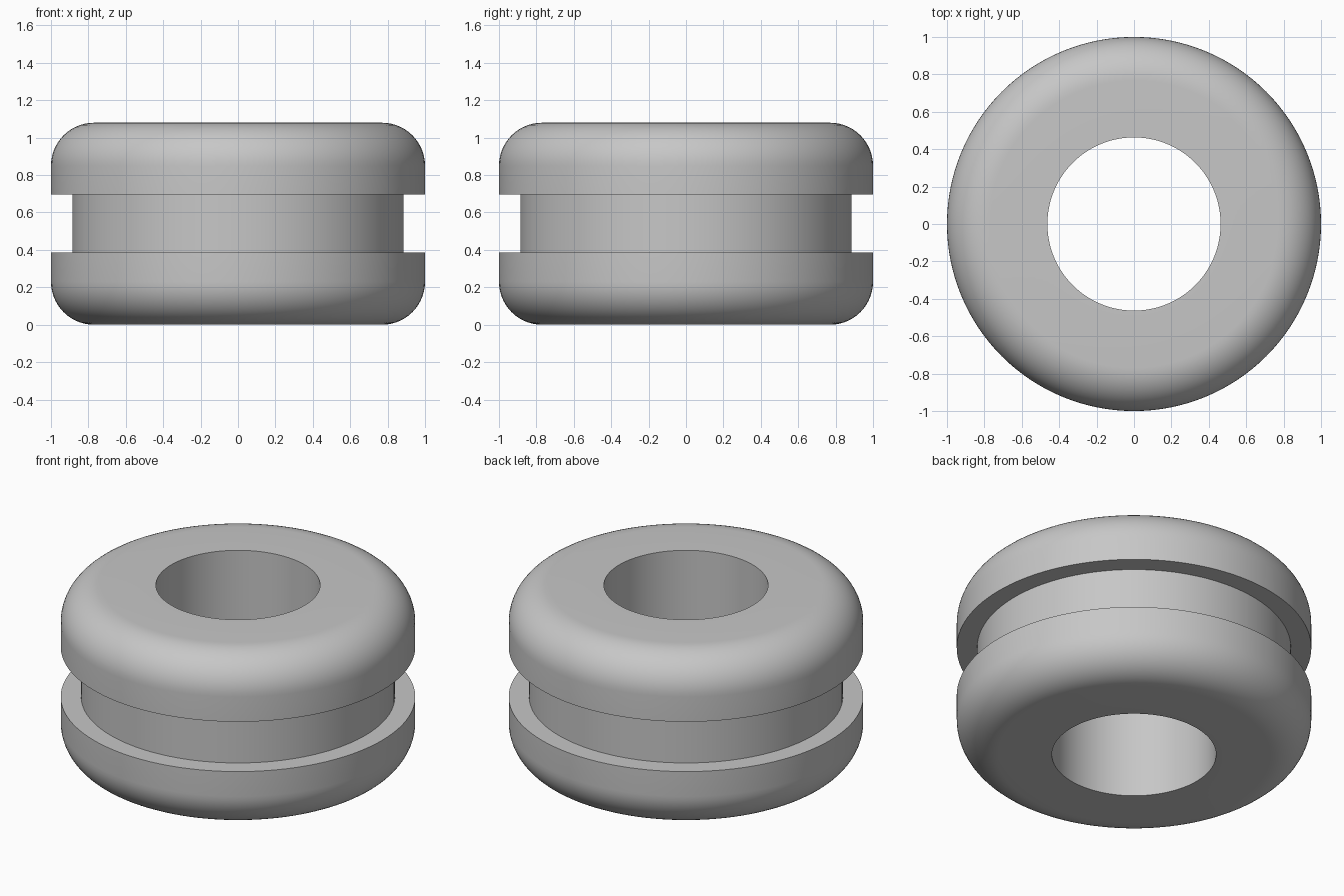
import bpy, bmesh, math

cube = bpy.data.objects.get("Cube")
if cube:
    bpy.data.objects.remove(cube, do_unlink=True)

HEIGHT = 1.08
OUTER, GROOVE, BORE = 1.0, 0.885, 0.463
GROOVE_LOW = 0.385
FILLET = 0.23
SIDES, ARC_STEPS = 128, 14

# Grey rubber
rubber = bpy.data.materials.new("grey_rubber")
rubber.use_nodes = True
colour = (0.57, 0.57, 0.57, 1)
rubber.diffuse_color = colour
rubber.node_tree.nodes["Principled BSDF"].inputs["Base Color"].default_value = colour

# Lower half of the cross-section: bore, rounded flange, groove
lower = [(BORE, 0)]
for i in range(ARC_STEPS + 1):
    a = math.pi / 2 * i / ARC_STEPS
    lower.append((OUTER - FILLET + FILLET * math.sin(a), FILLET - FILLET * math.cos(a)))
lower += [(OUTER, GROOVE_LOW), (GROOVE, GROOVE_LOW)]

# Upper half mirrors the lower one
profile = lower + [(r, HEIGHT - z) for r, z in reversed(lower)]

# Revolve the closed section around z
bm = bmesh.new()
rings = []
for s in range(SIDES):
    a = math.tau * s / SIDES
    rings.append([bm.verts.new((r * math.cos(a), r * math.sin(a), z)) for r, z in profile])
count = len(profile)
for s in range(SIDES):
    here, there = rings[s], rings[(s + 1) % SIDES]
    for i in range(count):
        j = (i + 1) % count
        bm.faces.new((here[i], there[i], there[j], here[j]))
bmesh.ops.recalc_face_normals(bm, faces=bm.faces)

mesh = bpy.data.meshes.new("grommet")
bm.to_mesh(mesh)
bm.free()
mesh.materials.append(rubber)
grommet = bpy.data.objects.new("grommet", mesh)
bpy.context.collection.objects.link(grommet)

# Smooth the curves, keep the rims sharp
bpy.ops.object.select_all(action="DESELECT")
grommet.select_set(True)
bpy.context.view_layer.objects.active = grommet
bpy.ops.object.shade_smooth_by_angle(angle=math.radians(30))
